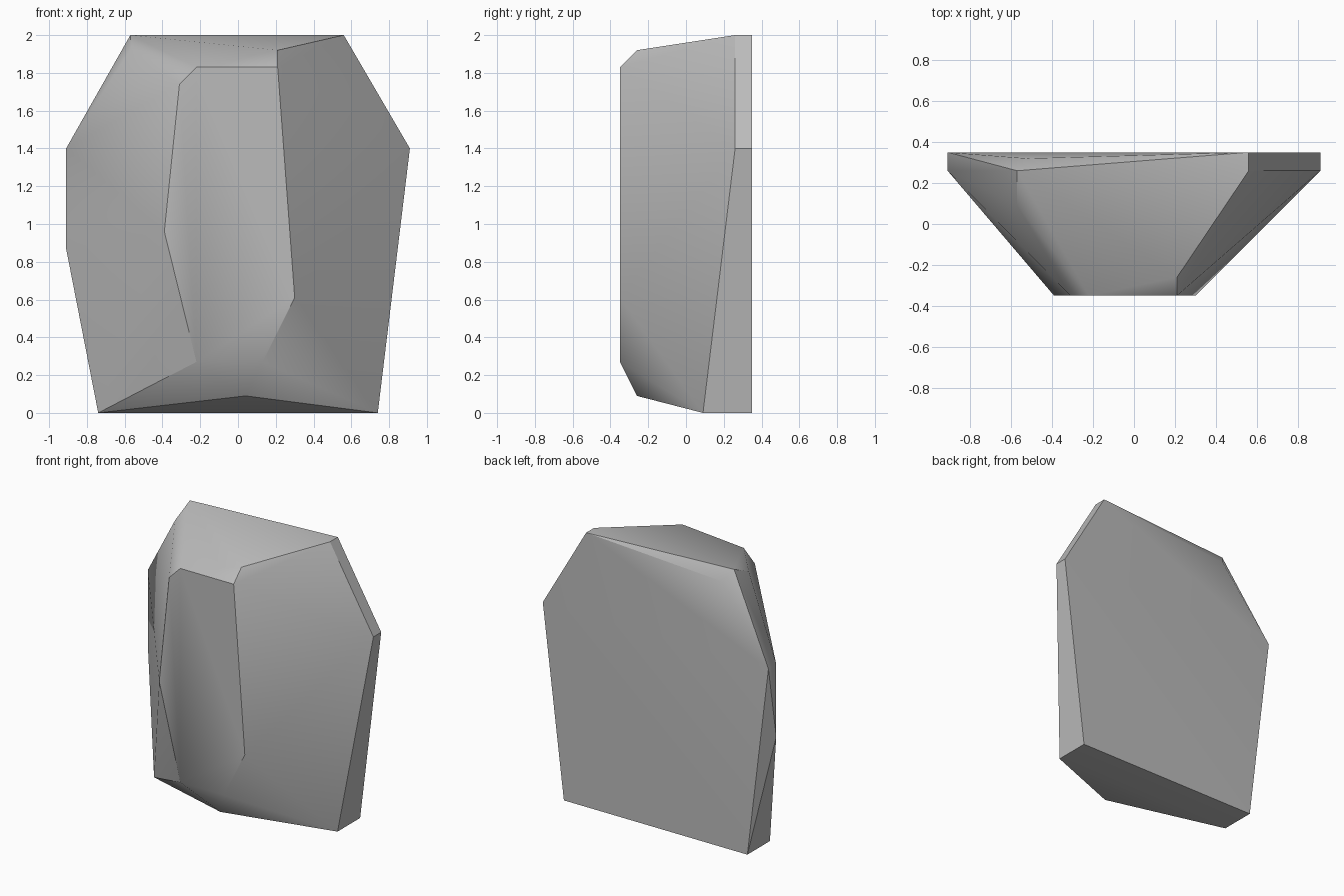
import bpy
import bmesh
import math

default_cube = bpy.data.objects.get("Cube")
if default_cube:
    bpy.data.objects.remove(default_cube, do_unlink=True)


def flat_material(name, color):
    material = bpy.data.materials.new(name)
    material.use_nodes = True
    material.diffuse_color = color
    material.node_tree.nodes["Principled BSDF"].inputs["Base Color"].default_value = color
    return material


def outline(bm, depth, corners):
    """Place one outline of (x, z) corners at the given depth."""
    for x, z in corners:
        bm.verts.new((x, depth, z))


bm = bmesh.new()

# Flat front facet
outline(bm, -0.35, [(-0.22, 0.27), (0.13, 0.27), (0.3, 0.61), (0.21, 1.83),
                    (-0.22, 1.83), (-0.31, 1.74), (-0.39, 0.96)])
# Chipped lips above and below the front facet
outline(bm, -0.26, [(0.04, 0.09), (0.21, 1.92)])
# Foot edge and chipped shoulder
outline(bm, 0.09, [(-0.74, 0), (0.74, 0), (-0.57, 1.92)])
# Widest rim
outline(bm, 0.26, [(-0.91, 0.87), (-0.91, 1.4), (-0.57, 2), (0.56, 2), (0.91, 1.4)])
# Back slab with a slightly worn upper corner
outline(bm, 0.32, [(-0.52, 1.92)])
outline(bm, 0.35, [(-0.74, 0), (0.74, 0), (0.91, 1.4), (0.56, 2), (-0.91, 1.4)])

# Skin the outlines into one faceted stone
hull = bmesh.ops.convex_hull(bm, input=bm.verts[:])
unused = [v for v in hull["geom_interior"] if isinstance(v, bmesh.types.BMVert)]
bmesh.ops.delete(bm, geom=unused, context="VERTS")
bmesh.ops.dissolve_limit(bm, angle_limit=math.radians(1), verts=bm.verts[:], edges=bm.edges[:])
bmesh.ops.recalc_face_normals(bm, faces=bm.faces[:])

mesh = bpy.data.meshes.new("rock")
bm.to_mesh(mesh)
bm.free()
mesh.materials.append(flat_material("stone grey", (0.5, 0.5, 0.5, 1)))

rock = bpy.data.objects.new("rock", mesh)
bpy.context.collection.objects.link(rock)

# Soften shallow creases while keeping the strong edges crisp
bpy.ops.object.select_all(action="DESELECT")
rock.select_set(True)
bpy.context.view_layer.objects.active = rock
bpy.ops.object.shade_smooth_by_angle(angle=math.radians(30))
